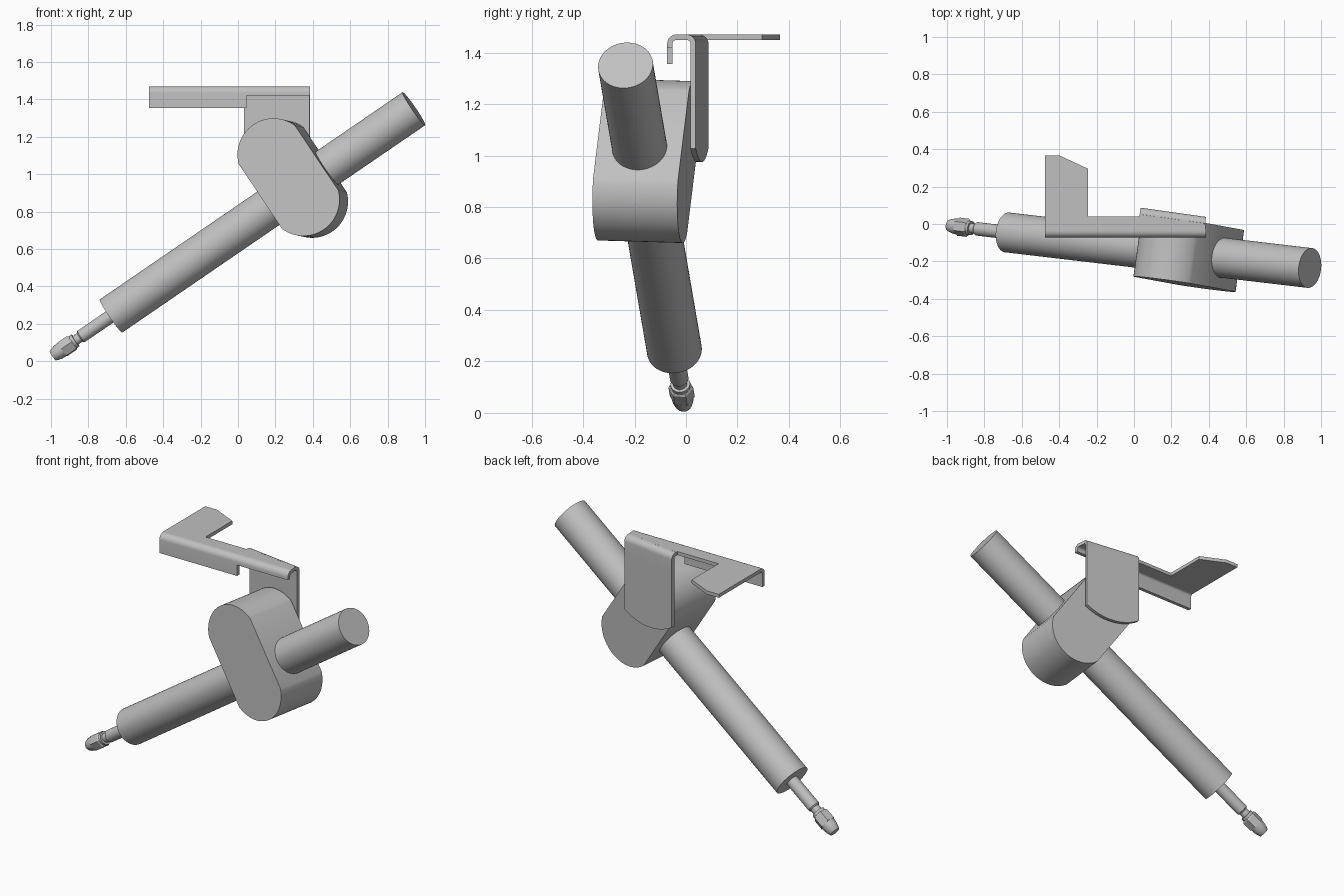
import bpy, bmesh, math
from mathutils import Vector, Matrix

cube = bpy.data.objects.get("Cube")
if cube:
    bpy.data.objects.remove(cube, do_unlink=True)

grey = bpy.data.materials.new("plain_grey")
grey.use_nodes = True
grey.diffuse_color = (0.53, 0.53, 0.53, 1)
grey.node_tree.nodes["Principled BSDF"].inputs["Base Color"].default_value = grey.diffuse_color


def frame(origin, a, b, c):
    """Matrix whose local axes are a, b, c."""
    m = Matrix((a, b, c)).transposed().to_4x4()
    m.translation = origin
    return m


def finish(name, bm, matrix):
    bm.transform(matrix)
    bmesh.ops.recalc_face_normals(bm, faces=bm.faces)
    mesh = bpy.data.meshes.new(name)
    bm.to_mesh(mesh)
    bm.free()
    mesh.materials.append(grey)
    ob = bpy.data.objects.new(name, mesh)
    bpy.context.collection.objects.link(ob)
    bpy.ops.object.select_all(action="DESELECT")
    ob.select_set(True)
    bpy.context.view_layer.objects.active = ob
    bpy.ops.object.shade_smooth_by_angle(angle=math.radians(30))
    return ob


def prism(name, points, depth, matrix):
    """Outline in the local xy plane, extruded along local z."""
    bm = bmesh.new()
    face = bm.faces.new([bm.verts.new((x, y, 0)) for x, y in points])
    top = bmesh.ops.extrude_face_region(bm, geom=[face])["geom"]
    bmesh.ops.translate(bm, vec=(0, 0, depth),
                        verts=[v for v in top if isinstance(v, bmesh.types.BMVert)])
    return finish(name, bm, matrix)


def lathe(name, profile, sides, matrix):
    """Profile of (distance, radius) turned around local x."""
    bm = bmesh.new()
    rings = []
    for t, r in profile:
        angles = [2 * math.pi * i / sides for i in range(sides)]
        rings.append([bm.verts.new((t, r * math.cos(a), r * math.sin(a))) for a in angles])
    for p, q in zip(rings, rings[1:]):
        for i in range(sides):
            j = (i + 1) % sides
            bm.faces.new((p[i], p[j], q[j], q[i]))
    bm.faces.new(rings[0])
    bm.faces.new(rings[-1])
    return finish(name, bm, matrix)


def arc(cx, cy, r, start, end, steps=8):
    angles = [math.radians(start + (end - start) * i / steps) for i in range(steps + 1)]
    return [(cx + r * math.cos(a), cy + r * math.sin(a)) for a in angles]


# Tilted frame: along the tube, through the housing, up the housing
along = Vector((0.821, -0.0965, 0.562)).normalized()
through = Vector((0.137, 0.99, -0.03))
through = (through - along * through.dot(along)).normalized()
up = along.cross(through)
centre = Vector((0.326, -0.163, 0.93))
tilted = frame(centre, along, through, up)

# Tube, rod and tip
lathe("main_tube", [(-1.223, 0.107), (0.748, 0.107)], 48, tilted)
lathe("rod", [(-1.425, 0.03), (-1.418, 0.036), (-1.22, 0.036)], 32, tilted)
lathe("rod_neck", [(-1.48, 0.027), (-1.42, 0.027)], 24, tilted)
lathe("tip_collar", [(-1.475, 0.038), (-1.455, 0.038)], 24, tilted)
lathe("tip_nut", [(-1.54, 0.049), (-1.48, 0.049), (-1.47, 0.041)], 6, tilted)
lathe("tip_nose", [(-1.603, 0.029), (-1.59, 0.035), (-1.565, 0.041), (-1.535, 0.043)],
      24, tilted)

# Housing: straight sides with bowed ends
half_width, half_height, bow, lift, depth = 0.183, 0.21, 0.13, 0.06, 0.333
radius = (half_width ** 2 + bow ** 2) / (2 * bow)
spread = math.degrees(math.acos((radius - bow) / radius))
offset = half_height + bow - radius
outline = (arc(0, lift + offset, radius, 90 - spread, 90 + spread, 28)
           + arc(0, lift - offset, radius, 270 - spread, 270 + spread, 28))
prism("housing", outline, depth,
      frame(centre - through * depth / 2, along, up, through))

# Bracket: flat top with side arm
X, Y, Z = Vector((1, 0, 0)), Vector((0, 1, 0)), Vector((0, 0, 1))
top_z, sheet, bend = 1.47, 0.021, 0.035
prism("bracket_top",
      [(-0.475, -0.038), (0.385, -0.038), (0.38, 0.003), (0.03, 0.052), (0.03, 0.04),
       (-0.245, 0.04), (-0.245, 0.295), (-0.395, 0.365), (-0.475, 0.365)],
      sheet, frame(Z * (top_z - sheet), X, Y, Z))


def folded_edge(name, origin, outward, run, length, drop):
    """Sheet bent downwards, with its outer face on the origin line."""
    points = ([(0, -drop)] + arc(-bend, -bend, bend, 0, 90)
              + arc(-bend, -bend, bend - sheet, 90, 0) + [(-sheet, -drop)])
    return prism(name, points, length, frame(origin, outward, Z, run))


folded_edge("front_flange", Vector((-0.475, -0.073, top_z)), -Y, X, 0.52, 0.115)
folded_edge("front_lip", Vector((0.045, -0.073, top_z)), -Y, X, 0.34, 0.05)

# Bracket back plate with rounded lower end
run = Vector((0.99, -0.139, 0)).normalized()
outward = Vector((-run.y, run.x, 0))
corner = Vector((0.035, 0.087, top_z))
width, fold, side, sag = 0.354, 0.1, 0.443, 0.052
folded_edge("back_fold", corner, outward, run, width, fold)
r = ((width / 2) ** 2 + sag ** 2) / (2 * sag)
half = math.degrees(math.asin(width / 2 / r))
prism("back_plate",
      [(width, -fold), (0, -fold)]
      + arc(width / 2, -side - sag + r, r, 270 - half, 270 + half, 20),
      sheet, frame(corner - outward * sheet, run, Z, outward))
